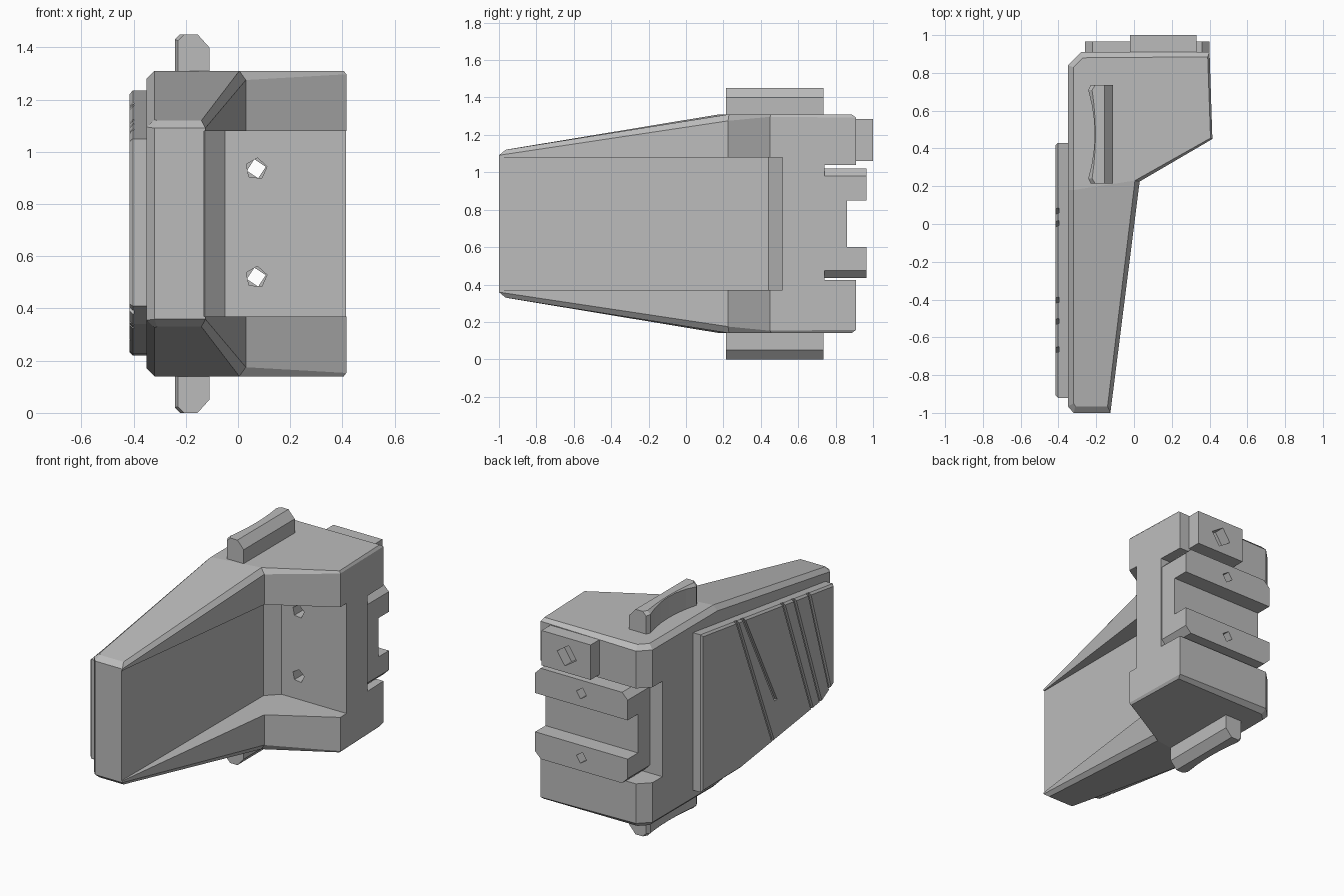
import bpy, bmesh, math

if "Cube" in bpy.data.objects:
    bpy.data.objects.remove(bpy.data.objects["Cube"], do_unlink=True)

MID = 0.725  # mirror height of the model

grey = bpy.data.materials.new("plain grey")
grey.use_nodes = True
grey.diffuse_color = (0.5, 0.5, 0.5, 1)
grey.node_tree.nodes["Principled BSDF"].inputs["Base Color"].default_value = (0.5, 0.5, 0.5, 1)


def finish(name, bm):
    bmesh.ops.recalc_face_normals(bm, faces=bm.faces)
    mesh = bpy.data.meshes.new(name)
    bm.to_mesh(mesh)
    bm.free()
    mesh.materials.append(grey)
    obj = bpy.data.objects.new(name, mesh)
    bpy.context.collection.objects.link(obj)
    return obj


def loft(rings):
    """Closed solid through matching rings of points."""
    bm = bmesh.new()
    loops = [[bm.verts.new(p) for p in ring] for ring in rings]
    for a, b in zip(loops, loops[1:]):
        for i in range(len(a)):
            j = (i + 1) % len(a)
            bm.faces.new((a[i], a[j], b[j], b[i]))
    bm.faces.new(loops[0])
    bm.faces.new(loops[-1])
    bmesh.ops.recalc_face_normals(bm, faces=bm.faces)
    return bm


def prism(pts, axis, lo, hi):
    """Extrude a 2D outline along the given axis."""
    def place(p, h):
        q = list(p)
        q.insert(axis, h)
        return q
    return loft([[place(p, h) for p in pts] for h in (lo, hi)])


def box(x0, x1, y0, y1, z0, z1):
    return prism([(x0, y0), (x1, y0), (x1, y1), (x0, y1)], 2, z0, z1)


def hole(x, z, radius, sides, y0, y1, turn):
    angles = [turn + math.tau * i / sides for i in range(sides)]
    return prism([(x + radius * math.cos(a), z + radius * math.sin(a)) for a in angles], 1, y0, y1)


def cut(obj, *shapes):
    """Subtract each shape from the object."""
    bpy.context.view_layer.objects.active = obj
    for bm in shapes:
        cutter = finish("cutter", bm)
        cutter.hide_render = True
        mod = obj.modifiers.new("cut", 'BOOLEAN')
        mod.operation = 'DIFFERENCE'
        mod.solver = 'EXACT'
        mod.object = cutter
        bpy.ops.object.modifier_apply(modifier=mod.name)
        bpy.data.objects.remove(cutter, do_unlink=True)


# Body: wall outline and smaller cap outline, each point with its half height
wall = [(-0.35, 0.84, 0.555), (-0.28, 0.91, 0.555), (0.40, 0.91, 0.567), (0.415, 0.45, 0.572),
        (0.03, 0.225, 0.55), (-0.125, -1.0, 0.366), (-0.32, -1.0, 0.366),
        (-0.35, -0.965, 0.37), (-0.35, 0.18, 0.555)]
cap = [(-0.32, 0.83, 0.585), (-0.27, 0.88, 0.585), (0.39, 0.885, 0.585), (0.405, 0.455, 0.585),
       (0.005, 0.23, 0.585), (-0.14, -0.965, 0.395), (-0.31, -0.965, 0.395),
       (-0.32, -0.95, 0.398), (-0.32, 0.18, 0.585)]
rings = [[(x, y, MID + side * h) for x, y, h in ring]
         for ring, side in ((cap, -1), (wall, -1), (wall, 1), (cap, 1))]
bm = loft(rings)
bm.verts.ensure_lookup_table()
count = len(wall)
for first in (0, 3 * count):  # crease where the nose starts to taper
    bmesh.ops.connect_verts(bm, verts=[bm.verts[first + 4], bm.verts[first + 8]])
body = finish("body", bm)

# Grip recess with a slanted inner corner, rear rail slot and screw holes
recess = prism([(-0.13, -1.05), (-0.125, 0.44), (-0.05, 0.515), (0.6, 0.515), (0.6, -1.05)],
               2, 0.37, 1.08)
cut(body, recess,
    box(-0.5, 0.5, 0.74, 1.1, 0.425, 1.04),
    *[hole(0.07, z, 0.042, 5, 0.3, 0.9, 0.2) for z in (0.52, 0.935)])

# Rear double rail: chamfered block with a central channel
x0, x1, z0, z1, c = -0.26, 0.40, 0.435, 1.02, 0.04
rail = finish("rear_rail", prism(
    [(x0 + c, z0), (x1 - c, z0), (x1, z0 + c), (x1, z1 - c),
     (x1 - c, z1), (x0 + c, z1), (x0, z1 - c), (x0, z0 + c)], 1, 0.735, 0.965))
cut(rail, box(-0.5, 0.5, 0.86, 1.1, 0.6, 0.85),
    *[hole(0.07, z, 0.037, 4, 0.6, 1.1, 0.2) for z in (0.52, 0.935)])

# Rear mounting block with a blind hole
block = finish("rear_block", box(-0.02, 0.33, 0.88, 1.0, 1.06, 1.285))
cut(block, hole(0.15, 1.17, 0.07, 4, 0.93, 1.1, 0.2))


# Top and bottom tabs, hollowed along the outer side
def tab(name, sign):
    rings = []
    for t in (-1, -0.9, -0.6, -0.3, 0, 0.3, 0.6, 0.9, 1):
        dent = 0.02 if abs(t) == 1 else 0.042 * (1 - t * t)
        edge = 0.02 * t * t + 0.004
        section = [(-0.25 + dent, 0.56), (-0.25 + dent, 0.725 - edge), (-0.25 + dent + edge, 0.725),
                   (-0.155, 0.725), (-0.11, 0.675), (-0.11, 0.56)]
        rings.append([(x, 0.475 + 0.26 * t, MID + sign * h) for x, h in section])
    finish(name, loft(rings))


tab("top_tab", 1)
tab("bottom_tab", -1)

# Side plate with chamfered outer rim
bm = prism([(0.43, 0.22), (0.02, 0.225), (-0.8, 0.34), (-0.92, 0.41), (-0.92, 1.05), (0.43, 1.235)],
           0, -0.415, -0.33)
outer = [e for e in bm.edges if all(v.co.x < -0.4 for v in e.verts)]
bmesh.ops.bevel(bm, geom=outer, offset=0.012, segments=1, profile=0.5, affect='EDGES')
plate = finish("side_plate", bm)


# Slanted grooves in the plate
def groove(y_top, y_low, z_low, width=0.026):
    z_top = 1.25
    return prism([(y_top, z_top), (y_top - width, z_top), (y_low - width, z_low), (y_low, z_low)],
                 0, -0.5, -0.398)


cut(plate, groove(0.11, -0.28, 0.28), groove(0.055, -0.31, 0.53), groove(-0.34, -0.71, 0.25),
    groove(-0.45, -0.80, 0.25), groove(-0.60, -0.89, 0.30))
